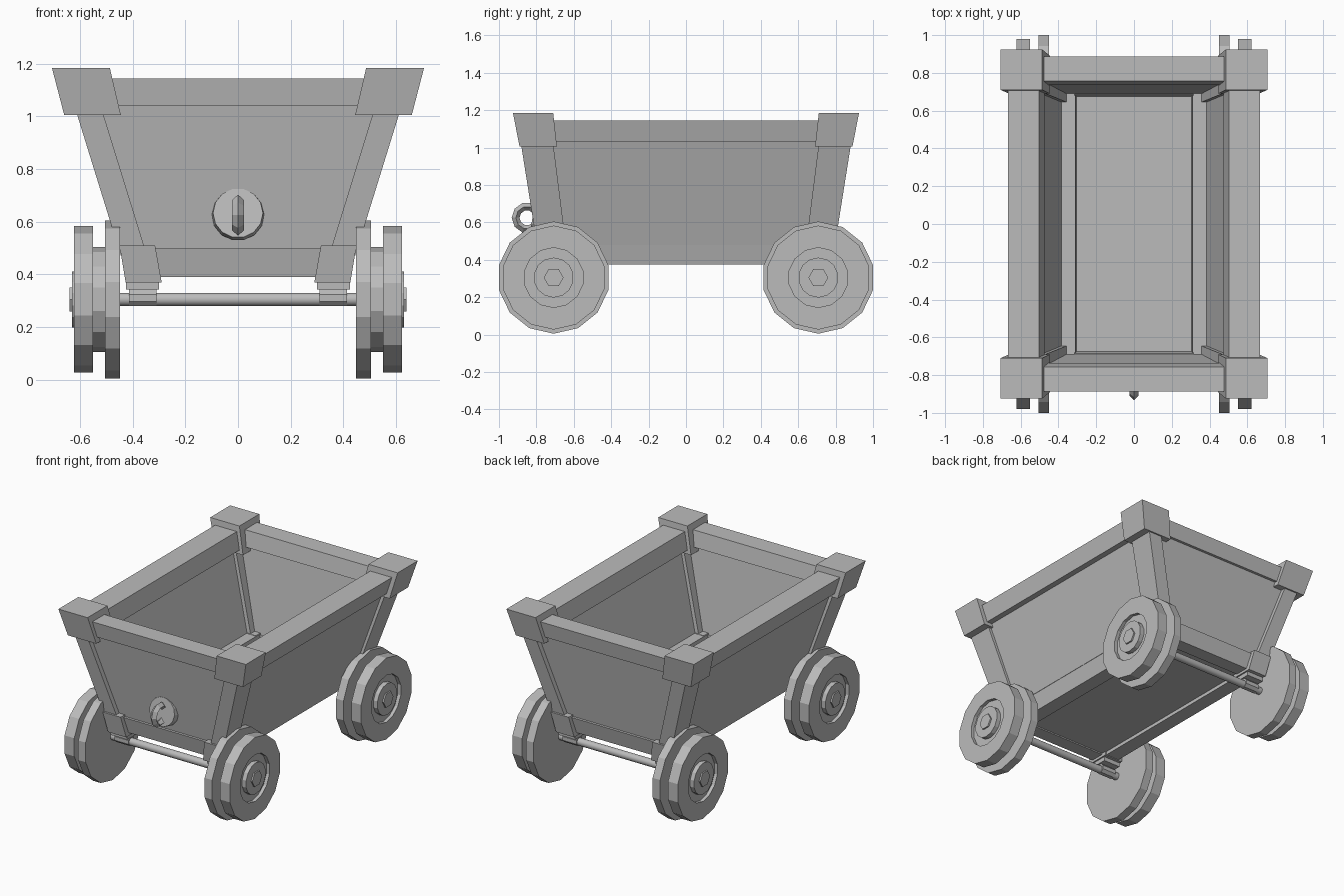
import bpy, bmesh, math
from mathutils import Matrix

cube = bpy.data.objects.get("Cube")
if cube:
    bpy.data.objects.remove(cube, do_unlink=True)

grey = bpy.data.materials.new("plain grey")
grey.use_nodes = True
colour = (0.5, 0.5, 0.5, 1)
grey.diffuse_color = colour
grey.node_tree.nodes["Principled BSDF"].inputs["Base Color"].default_value = colour


def finish(name, bm):
    bmesh.ops.recalc_face_normals(bm, faces=bm.faces)
    mesh = bpy.data.meshes.new(name)
    bm.to_mesh(mesh)
    bm.free()
    mesh.materials.append(grey)
    ob = bpy.data.objects.new(name, mesh)
    bpy.context.collection.objects.link(ob)
    return ob


def block(name, low, high, sx=1, sy=1):
    """Six-sided block between two rectangles (x0, x1, y0, y1, z)."""
    bm = bmesh.new()
    rings = []
    for x0, x1, y0, y1, z in (low, high):
        rings.append([bm.verts.new((sx * x, sy * y, z))
                      for x, y in ((x0, y0), (x1, y0), (x1, y1), (x0, y1))])
    a, b = rings
    bm.faces.new(a)
    bm.faces.new(b)
    for i in range(4):
        j = (i + 1) % 4
        bm.faces.new((a[i], a[j], b[j], b[i]))
    return finish(name, bm)


def lathe(name, profile, sides, y, z, start=math.pi / 2, sx=1):
    """Turn (x, radius) points around a line parallel to x."""
    bm = bmesh.new()
    rings = []
    for x, r in profile:
        rings.append([bm.verts.new((sx * x,
                                    y + r * math.cos(start + math.tau * i / sides),
                                    z + r * math.sin(start + math.tau * i / sides)))
                      for i in range(sides)])
    for a, b in zip(rings, rings[1:]):
        for i in range(sides):
            j = (i + 1) % sides
            bm.faces.new((a[i], a[j], b[j], b[i]))
    bm.faces.new(rings[0])
    bm.faces.new(rings[-1])
    return finish(name, bm)


AXLE_Y, AXLE_Z = 0.7075, 0.305
WHEEL = [(.449, .30), (.505, .30), (.505, .20), (.55, .20), (.55, .278),
         (.623, .278), (.623, .16), (.60, .16), (.60, .107), (.63, .107)]

# Corner posts, caps, feet, axle brackets and wheels
for sy, end in ((-1, "front"), (1, "back")):
    for sx, side in ((1, "left"), (-1, "right")):
        tag = f"{end}_{side}"
        block(f"post_{tag}", (.345, .445, .64, .795, .47),
              (.54, .64, .72, .895, 1.10), sx, sy)
        block(f"corner_cap_{tag}", (.445, .66, .69, .89, 1.005),
              (.487, .707, .71, .925, 1.185), sx, sy)
        block(f"foot_{tag}", (.29, .427, .63, .79, .37),
              (.315, .45, .64, .815, .51), sx, sy)
        block(f"axle_bracket_{tag}", (.30, .425, .65, .765, .342),
              (.30, .425, .65, .765, .372), sx, sy)
        lathe(f"axle_bearing_{tag}", [(.31, .034), (.415, .034)], 8,
              sy * AXLE_Y, .311, math.pi / 8, sx)
        lathe(f"wheel_{tag}", WHEEL, 14, sy * AXLE_Y, AXLE_Z, sx=sx)
        lathe(f"axle_nut_{tag}", [(.62, .053), (.64, .053)], 6,
              sy * AXLE_Y, AXLE_Z, 0, sx)
    axle = lathe(f"axle_{end}", [(-.62, .025), (.62, .025)], 14,
                 sy * AXLE_Y, AXLE_Z)
    for p in axle.data.polygons:
        p.use_smooth = len(p.vertices) == 4

    # End rails and end panel
    block(f"top_rail_{end}", (-.49, .49, .735, .87, 1.04),
          (-.51, .51, .757, .887, 1.145), 1, sy)
    block(f"end_panel_{end}", (-.385, .385, .685, .765, .48),
          (-.55, .55, .78, .855, 1.06), 1, sy)
    block(f"bottom_rail_{end}", (-.33, .33, .665, .76, .39),
          (-.35, .35, .685, .785, .498), 1, sy)

# Long rails and side panels
for sx, side in ((1, "left"), (-1, "right")):
    block(f"top_rail_{side}", (.475, .635, -.73, .73, 1.03),
          (.503, .667, -.73, .73, 1.145), sx)
    block(f"side_panel_{side}", (.375, .43, -.69, .69, .48),
          (.55, .605, -.79, .79, 1.06), sx)
    block(f"bottom_rail_{side}", (.30, .40, -.68, .68, .375),
          (.31, .435, -.68, .68, .508), sx)

# Floor
block("floor", (-.33, .33, -.70, .70, .40), (-.33, .33, -.70, .70, .45))

# Round plate on the sloping front panel
bm = bmesh.new()
bmesh.ops.create_cone(bm, cap_ends=True, segments=14, radius1=.10, radius2=.095,
                      depth=.04,
                      matrix=Matrix.Translation((0, -.80, .63))
                      @ Matrix.Rotation(math.radians(81), 4, 'X')
                      @ Matrix.Rotation(math.pi / 14, 4, 'Z'))
finish("ring_plate", bm)

# Pull ring with a diamond section
bm = bmesh.new()
loops = []
for i in range(10):
    a = math.tau * i / 10
    loops.append([bm.verts.new((x, -.85 + r * math.cos(a), .625 + r * math.sin(a)))
                  for x, r in ((0, .082), (.023, .06), (0, .04), (-.023, .06))])
for i in range(10):
    p, q = loops[i], loops[(i + 1) % 10]
    for k in range(4):
        m = (k + 1) % 4
        bm.faces.new((p[k], p[m], q[m], q[k]))
finish("pull_ring", bm)
